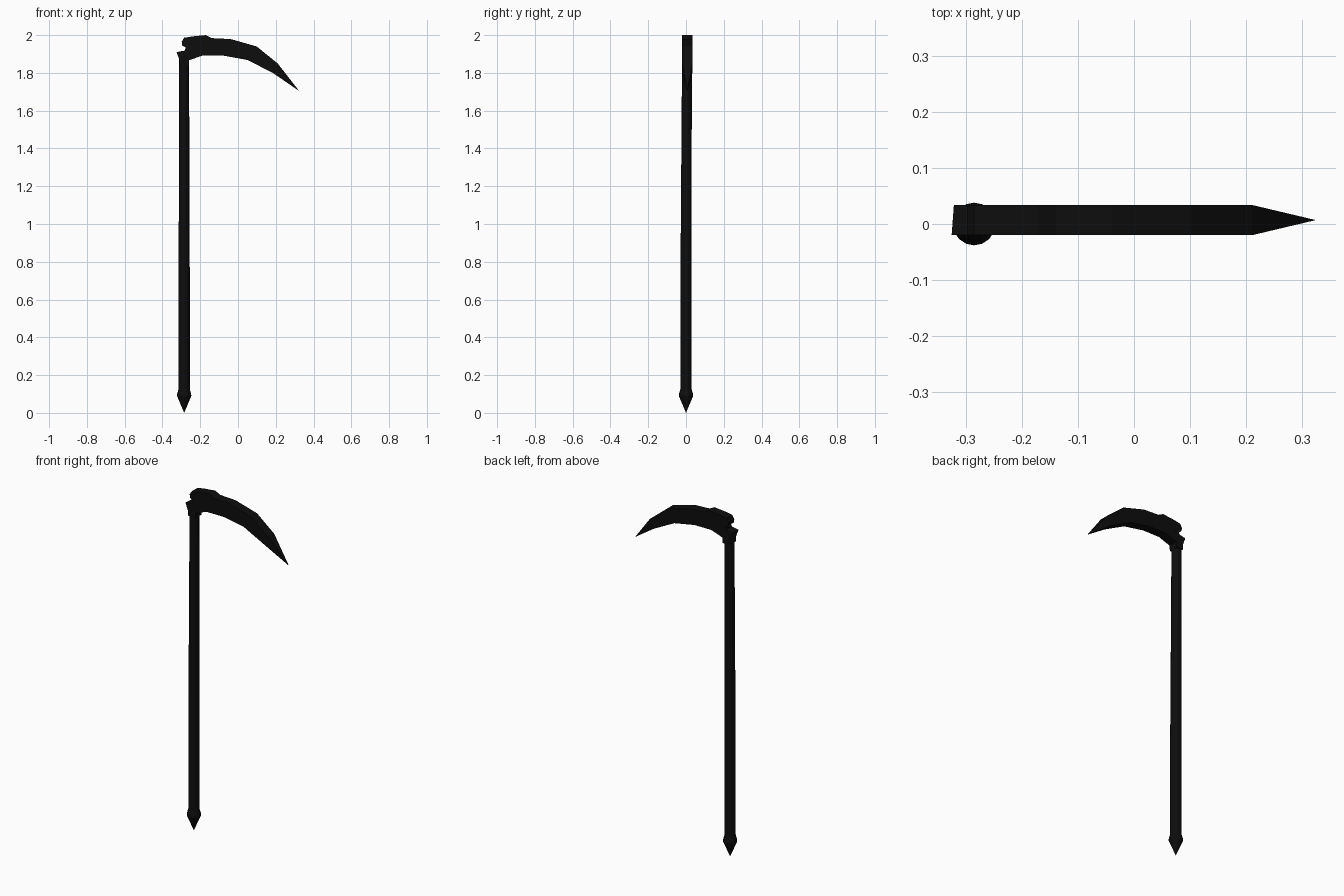
import bpy, bmesh, math

if "Cube" in bpy.data.objects:
    bpy.data.objects.remove(bpy.data.objects["Cube"])

black = bpy.data.materials.new("black")
black.diffuse_color = (0.004, 0.004, 0.004, 1)
black.use_nodes = True
black.node_tree.nodes["Principled BSDF"].inputs["Base Color"].default_value = black.diffuse_color


def finish(name, bm):
    bmesh.ops.recalc_face_normals(bm, faces=bm.faces)
    mesh = bpy.data.meshes.new(name)
    bm.to_mesh(mesh)
    bm.free()
    mesh.materials.append(black)
    obj = bpy.data.objects.new(name, mesh)
    bpy.context.collection.objects.link(obj)
    return obj


def lathe(name, x, profile, sides=16):
    """Stack of rings given as (radius, y centre, z), with closed ends."""
    bm = bmesh.new()
    rings = []
    for r, y, z in profile:
        if r == 0:
            rings.append([bm.verts.new((x, y, z))] * sides)
        else:
            angles = [2 * math.pi * i / sides for i in range(sides)]
            rings.append([bm.verts.new((x + r * math.cos(a), y + r * math.sin(a), z)) for a in angles])
    for low, high in zip(rings, rings[1:]):
        for i in range(sides):
            j = (i + 1) % sides
            quad = list(dict.fromkeys((low[i], low[j], high[j], high[i])))
            bm.faces.new(quad)
    for ring in (rings[0], rings[-1]):
        if ring[0] is not ring[1]:
            bm.faces.new(ring)
    return finish(name, bm)


# Long pole, thinning and drifting back a little towards the top
lathe("shaft", -0.285, [(0.030, 0, 0.11), (0.030, 0, 0.65), (0.028, 0.002, 1.2), (0.026, 0.005, 1.88)])

# Pointed foot spike
lathe("foot_spike", -0.285, [(0, 0, 0), (0.038, 0, 0.09), (0.037, 0, 0.10), (0.030, 0, 0.125)])

# Curved blade with socket collar: slab outline, ending in a single point
outline = [(0.21, 1.85), (0.099, 1.94), (-0.039, 1.979), (-0.139, 1.984), (-0.17, 2.0),
           (-0.234, 1.994), (-0.285, 1.986), (-0.298, 1.965), (-0.296, 1.945), (-0.276, 1.935),
           (-0.282, 1.918), (-0.325, 1.91), (-0.309, 1.865), (-0.309, 1.838), (-0.261, 1.835),
           (-0.259, 1.867), (-0.187, 1.892), (-0.08, 1.892), (0.051, 1.868), (0.184, 1.80)]
Y_FRONT, Y_BACK = -0.020, 0.034
bm = bmesh.new()
front = [bm.verts.new((x, Y_FRONT, z)) for x, z in outline]
back = [bm.verts.new((x + (0.004 if x < -0.3 else 0), Y_BACK, z)) for x, z in outline]
tip = bm.verts.new((0.324, 0.007, 1.704))
bm.faces.new(front)
bm.faces.new(back[::-1])
for i in range(len(outline) - 1):
    bm.faces.new((front[i], front[i + 1], back[i + 1], back[i]))
base = [front[0], front[-1], back[-1], back[0]]
for a, b in zip(base, base[1:] + base[:1]):
    bm.faces.new((a, b, tip))
finish("blade_head", bm)
